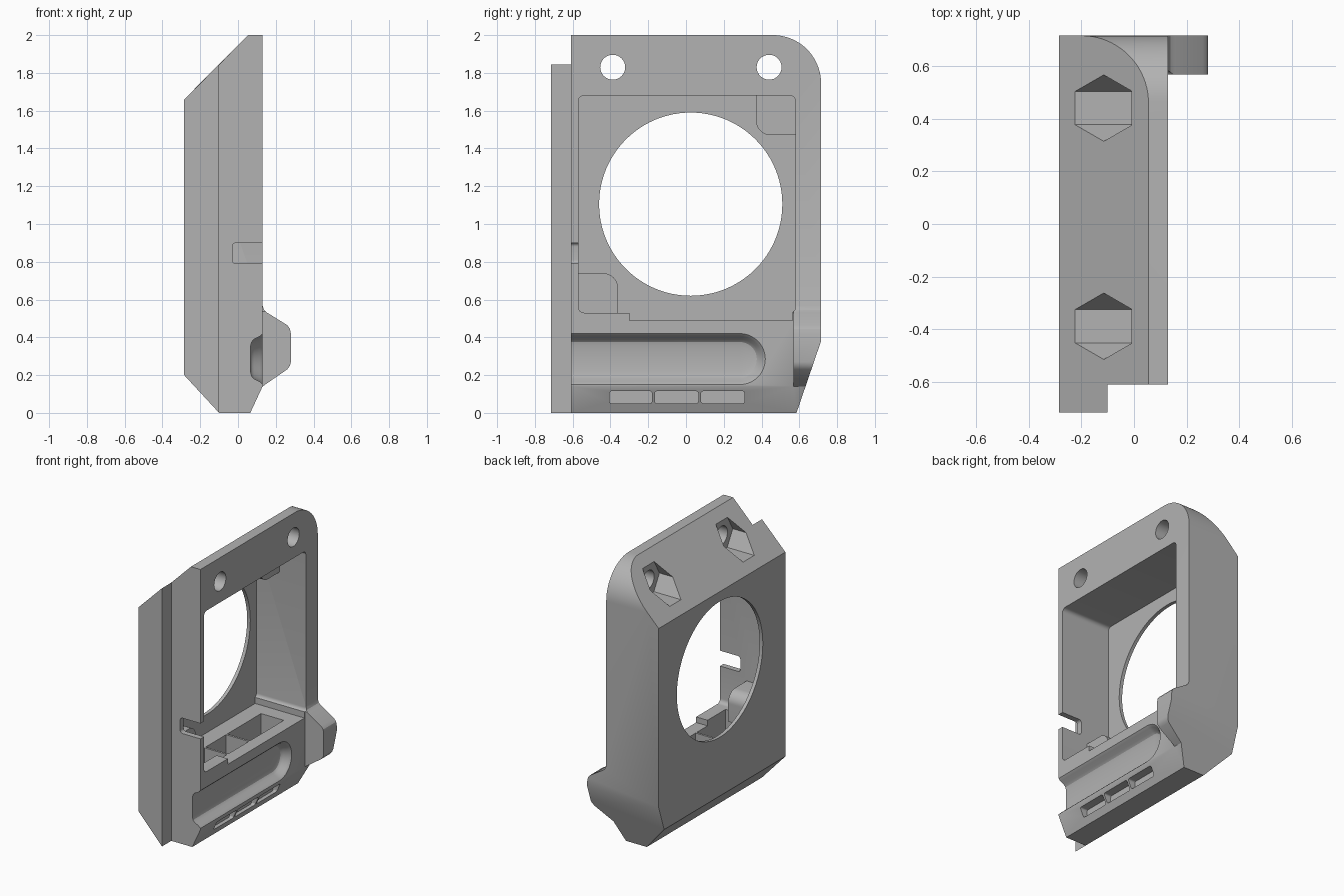
import bpy, bmesh, math
from mathutils import Vector

if "Cube" in bpy.data.objects:
    bpy.data.objects.remove(bpy.data.objects["Cube"], do_unlink=True)

grey = bpy.data.materials.new("plain grey")
grey.use_nodes = True
COLOUR = (0.45, 0.45, 0.45, 1)
grey.diffuse_color = COLOUR
grey.node_tree.nodes["Principled BSDF"].inputs["Base Color"].default_value = COLOUR


def loft(name, rings):
    """Skin a stack of matching closed rings and cap both ends."""
    bm = bmesh.new()
    rows = [[bm.verts.new(p) for p in ring] for ring in rings]
    n = len(rows[0])
    for a, b in zip(rows, rows[1:]):
        for i in range(n):
            j = (i + 1) % n
            bm.faces.new((a[i], a[j], b[j], b[i]))
    bm.faces.new(rows[0][::-1])
    bm.faces.new(rows[-1])
    bmesh.ops.recalc_face_normals(bm, faces=bm.faces)
    mesh = bpy.data.meshes.new(name)
    bm.to_mesh(mesh)
    bm.free()
    mesh.materials.append(grey)
    obj = bpy.data.objects.new(name, mesh)
    bpy.context.collection.objects.link(obj)
    return obj


def along_x(name, outline, x0, x1):
    return loft(name, [[(x, y, z) for y, z in outline] for x in (x0, x1)])


def along_y(name, outline, y0, y1):
    return loft(name, [[(x, y, z) for x, z in outline] for y in (y0, y1)])


def arc(cy, cz, r, start, end, steps=12):
    angles = [math.radians(start + (end - start) * i / steps) for i in range(steps + 1)]
    return [(cy + r * math.cos(a), cz + r * math.sin(a)) for a in angles]


def ngon(cy, cz, r, sides):
    return arc(cy, cz, r, 0, 360, sides)[:-1]


def rounded(a0, a1, b0, b1, r):
    """Rectangle with four rounded corners."""
    return (arc(a1 - r, b1 - r, r, 0, 90, 6) + arc(a0 + r, b1 - r, r, 90, 180, 6)
            + arc(a0 + r, b0 + r, r, 180, 270, 6) + arc(a1 - r, b0 + r, r, 270, 360, 6))


def box(name, x0, x1, y0, y1, z0, z1):
    return along_x(name, [(y0, z0), (y1, z0), (y1, z1), (y0, z1)], x0, x1)


def combine(target, tool, operation="DIFFERENCE"):
    tool.hide_render = True
    mod = target.modifiers.new(operation, "BOOLEAN")
    mod.operation = operation
    mod.solver = "EXACT"
    mod.object = tool
    bpy.context.view_layer.objects.active = target
    bpy.ops.object.modifier_apply(modifier=mod.name)
    bpy.data.objects.remove(tool, do_unlink=True)


# Chamfered body with the latch bump on its rear lower corner
body = along_y("body", [(-.285, .2), (-.1, 0), (.065, 0), (.13, .14), (.13, 2),
                        (.055, 2), (-.285, 1.66)], -.61, .74)
bump = along_y("bump", [(.05, .14), (.13, .14), (.26, .23), (.275, .25), (.28, .27), (.28, .42),
                        (.275, .445), (.26, .465), (.155, .53), (.138, .545), (.13, .57), (.05, .57)],
               .568, .73)
combine(body, bump, "UNION")

# Side outline: rounded top corner and slanted bottom corner
outline = [(-.7, -.1), (.55, -.1), (.585, 0), (.715, .38)] + arc(.46, 1.745, .255, 0, 90, 20) + [(-.7, 2)]
combine(body, along_x("side_outline", outline, -.5, .5), "INTERSECT")

# Main cavity, with a raised step at the front end of its sill
combine(body, along_x("cavity", rounded(-.57, .58, .53, 1.68, .03), -.26, .3))
combine(body, box("sill_cut", -.26, .131, -.3, .565, .49, .6))

# Large round window
combine(body, along_x("window", ngon(.025, 1.105, .485, 96), -.4, -.2))

# Bolt holes with hexagonal nut pockets opening on the slope
for y in (-.388, .44):
    combine(body, along_x("bolt_hole", ngon(y, 1.83, .066, 32), -.4, .4))
    combine(body, along_x("nut_pocket", ngon(y, 1.83, .126, 6), -.4, -.01))

# Cable notch through the front wall
combine(body, along_y("notch", rounded(-.03, .2, .79, .9, .02), -.7, -.5))

# Finger groove with sloped sides and a round inner end
rings = []
for x, inset in ((.16, 0), (.13, 0), (.115, .015), (.085, .03), (.072, .045), (.066, .07)):
    r = .135 - inset
    rings.append([(x, y, z) for y, z in [(-.8, .285 - r)] + arc(.285, .285, r, -90, 90, 20) + [(-.8, .285 + r)]])
combine(body, loft("groove", rings))

# Three bins below the sill, each with a shallow slot in the lower chamfer
for y0, y1 in ((-.405, -.18), (-.165, .065), (.08, .31)):
    bin_y0 = y0 - .1 if y0 < -.3 else y0
    bin_y1 = y1 + .15 if y1 > .3 else y1
    combine(body, box("bin", -.14, .04, bin_y0, bin_y1, .11, .6))
    slot = along_x("slot", rounded(y0, y1, .05, .115, .012), .06, .2)
    combine(body, slot)

# Front flange, flush with the back of the body
along_y("front_flange", [(-.285, .2), (-.1, 0), (-.1, 1.845), (-.285, 1.66)], -.715, -.61)

# Mounting pads in two opposite cavity corners
along_x("lower_pad", [(-.57, .53), (-.36, .53)] + arc(-.44, .66, .08, 0, 90) + [(-.57, .74)], -.26, -.08)
along_x("upper_pad", [(.58, 1.68), (.37, 1.68)] + arc(.45, 1.55, .08, 180, 270) + [(.58, 1.47)], -.26, -.08)

# Smooth the curved surfaces and keep the edges crisp
bpy.ops.object.select_all(action="DESELECT")
for obj in bpy.context.collection.objects:
    if obj.type == "MESH":
        obj.select_set(True)
        bpy.context.view_layer.objects.active = obj
bpy.ops.object.shade_smooth_by_angle(angle=math.radians(25))
